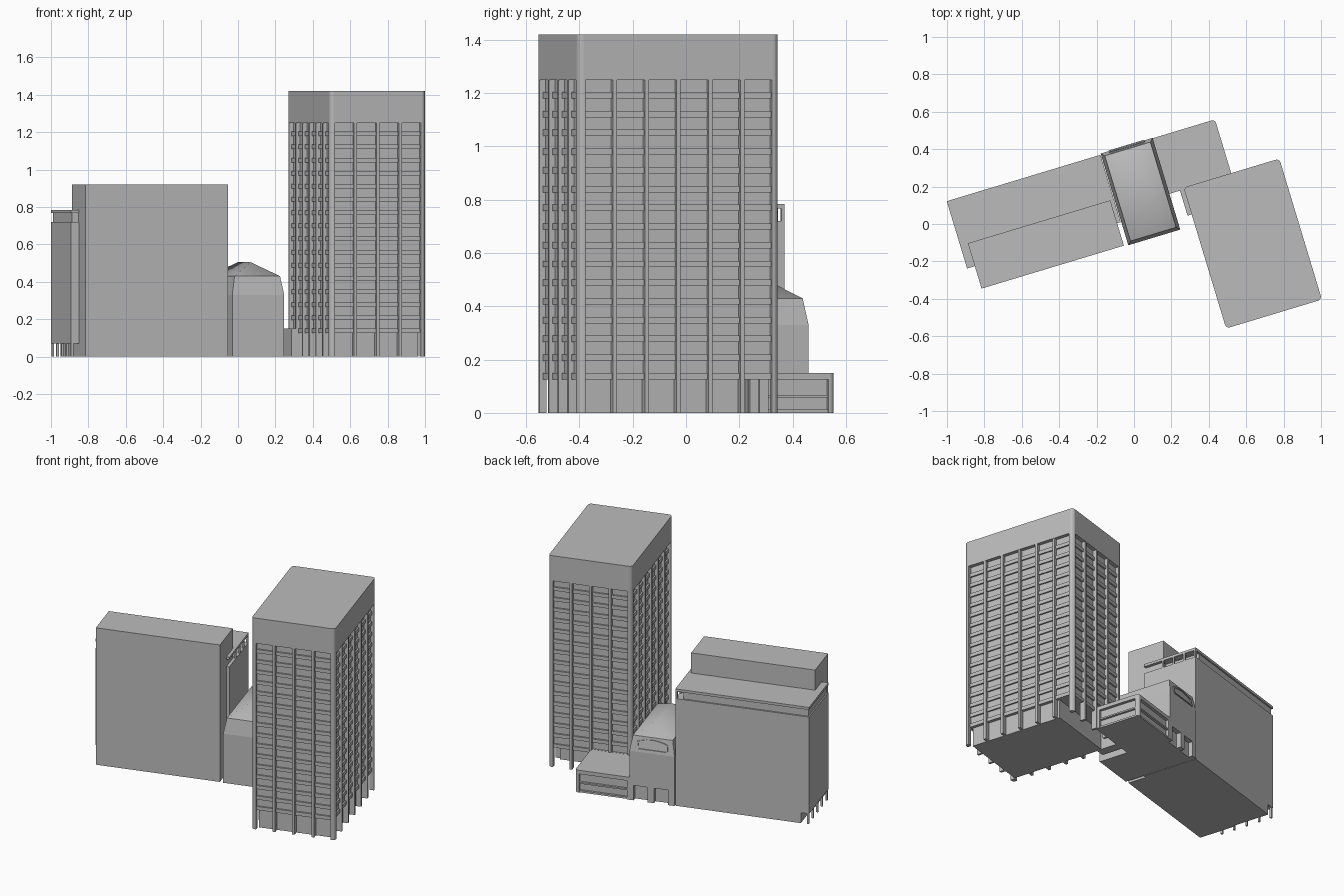
import bpy, bmesh, math
from mathutils import Matrix

if "Cube" in bpy.data.objects:
    bpy.data.objects.remove(bpy.data.objects["Cube"])

TURN = Matrix.Rotation(math.radians(16.8), 4, 'Z')   # whole complex is turned on the site
grey = bpy.data.materials.new("concrete grey")
grey.diffuse_color = (0.5, 0.5, 0.5, 1)
grey.use_nodes = True
grey.node_tree.nodes["Principled BSDF"].inputs["Base Color"].default_value = grey.diffuse_color


def finish(name, bm):
    bmesh.ops.recalc_face_normals(bm, faces=bm.faces)
    bm.transform(TURN)
    me = bpy.data.meshes.new(name)
    bm.to_mesh(me)
    bm.free()
    me.materials.append(grey)
    ob = bpy.data.objects.new(name, me)
    bpy.context.collection.objects.link(ob)
    return ob


def add_prism(bm, outline, z0, z1):
    lo = [bm.verts.new((x, y, z0)) for x, y in outline]
    hi = [bm.verts.new((x, y, z1)) for x, y in outline]
    bm.faces.new(lo[::-1])
    bm.faces.new(hi)
    n = len(lo)
    for i in range(n):
        bm.faces.new((lo[i], lo[(i + 1) % n], hi[(i + 1) % n], hi[i]))


def rect(u0, u1, v0, v1, radii=(0, 0, 0, 0)):
    """Rectangle outline; radii for the corners (--, +-, ++, -+)."""
    pts = []
    for k, (u, v, su, sv) in enumerate(((u0, v0, 1, 1), (u1, v0, -1, 1),
                                        (u1, v1, -1, -1), (u0, v1, 1, -1))):
        r = radii[k]
        if not r:
            pts.append((u, v))
            continue
        for i in range(6):
            a = math.pi + k * math.pi / 2 + i * math.pi / 10
            pts.append((u + su * r + r * math.cos(a), v + sv * r + r * math.sin(a)))
    return pts


def boxes(name, items):
    bm = bmesh.new()
    for u0, u1, v0, v1, z0, z1 in items:
        add_prism(bm, rect(u0, u1, v0, v1), z0, z1)
    return finish(name, bm)


def prism(name, outline, z0, z1):
    bm = bmesh.new()
    add_prism(bm, outline, z0, z1)
    return finish(name, bm)


# ---- Tower ----
U0, U1, V0, V1 = 0.31, 0.845, -0.677, 0.11
BASE, BAND, TOP, R = 0.125, 1.25, 1.42, 0.022


def inset(d):
    return U0 + d, U1 - d, V0 + d, V1 - d


prism("tower_crown", rect(*inset(0), (R,) * 4), BAND, TOP)
boxes("tower_window_wall", [(*inset(0.024), BASE, BAND)])
boxes("tower_ground_core", [(U0 + .035, U1 - .035, V0 + .035, -0.01, 0, BASE)])

# spandrel bands, one per floor
pitch = (BAND - BASE) / 16
boxes("tower_spandrels", [(*inset(0.014), BASE + i * pitch, BASE + i * pitch + 0.024)
                          for i in range(16)])

# fins on all four faces
fins, w, d = [], 0.008, 0.036
for k in range(1, 4):
    u = U0 + 0.0175 + 0.125 * k
    fins += [(u - w, u + w, V0 + .001, V0 + d, 0, BAND),
             (u - w, u + w, V1 - d, V1 - .001, 0, BAND)]
for k in range(1, 6):
    v = V0 + 0.0185 + 0.125 * k
    fins += [(U0 + .001, U0 + d, v - w, v + w, 0, BAND),
             (U1 - d, U1 - .001, v - w, v + w, 0, BAND)]
boxes("tower_fins", fins)

# rounded corner columns
bm = bmesh.new()
c = 0.028
for k, (u, v) in enumerate(((U0, V0), (U1 - c, V0), (U1 - c, V1 - c), (U0, V1 - c))):
    add_prism(bm, rect(u, u + c, v, v + c, [R if j == k else 0 for j in range(4)]), 0, BAND)
finish("tower_corner_columns", bm)

# ---- Low entrance wing ----
LU0, LU1, LV0, LV1 = 0.228, 0.576, 0.1, 0.41
boxes("low_wing_wall", [(LU0, LU1 - .02, LV0, LV1 - .02, 0, .13)])
prism("low_wing_roof", rect(LU0, LU1, LV0, LV1, (0, 0, .02, 0)), .125, .15)
prism("low_wing_sill", rect(LU0, LU1 - .005, LV0, LV1 - .005, (0, 0, .015, 0)), .0, .012)
prism("low_wing_rail", rect(LU0, LU1 - .005, LV0, LV1 - .005, (0, 0, .015, 0)), .058, .068)
prism("low_wing_corner", rect(LU1 - .025, LU1, LV1 - .025, LV1, (0, 0, .02, 0)), 0, .13)
boxes("low_wing_posts", [(LU0, LU0 + .015, LV1 - .03, LV1, 0, .13),
                         (LU1 - .03, LU1, LV0, LV0 + .025, 0, .13)])
boxes("link", [(.287, U0 + .04, -.04, .11, 0, .15)])

# ---- Pavilion with hipped roof ----
PU0, PU1, PV0, PV1 = -0.062, 0.228, -0.1, 0.412
boxes("pavilion_body", [(PU0, PU1, PV0, PV1 - .03, 0, .33),
                        (PU0, PU1, PV1 - .03, PV1, .1, .33)])
boxes("pavilion_piers", [(a, b, PV1 - .03, PV1, 0, .1)
                         for a, b in ((PU0, -.02), (.07, .11), (.2, PU1))])

bm = bmesh.new()
rings = [[bm.verts.new((u, v, z)) for u, v in rect(PU0 + i, PU1 - i, PV0 + i, PV1 - i)]
         for i, z in ((0, .33), (.018, .43))]
bm.faces.new(rings[0][::-1])
for i in range(4):
    j = (i + 1) % 4
    bm.faces.new((rings[0][i], rings[0][j], rings[1][j], rings[1][i]))
a, b = bm.verts.new((.082, .04, .505)), bm.verts.new((.082, .278, .505))
q = rings[1]
roof = [bm.faces.new(f) for f in ((q[0], q[1], a), (q[1], q[2], b, a),
                                  (q[2], q[3], b), (q[3], q[0], a, b))]
for f in roof:
    f.smooth = True
for e in {e for f in roof for e in f.edges if all(v in q for v in e.verts)}:
    e.smooth = False
finish("pavilion_roof", bm)

# arched frame on the sloping gable end, following its tilt
bm = bmesh.new()
arc = [(t, .395 + .02 * (1 - (t / .1) ** 2)) for t in [-.1 + .02 * i for i in range(11)]]
inner = [(t * .9, .387 + .02 * (1 - (t / .1) ** 2)) for t, z in arc]
outer = [(-.1, .345)] + arc + [(.1, .345)]
inner = [(-.09, .352)] + inner + [(.09, .352)]


def on_slope(t, z, off):
    return bm.verts.new((.083 + t, PV1 - .18 * (z - .33) + off, z))


loops = [[on_slope(t, z, o) for t, z in s]
         for s, o in ((outer, -.002), (outer, .006), (inner, .006), (inner, -.002))]
for A, B in zip(loops, loops[1:]):
    for i in range(len(A)):
        j = (i + 1) % len(A)
        bm.faces.new((A[i], A[j], B[j], B[i]))
finish("pavilion_arch_frame", bm)

# ---- Slab block ----
SU0, SU1, SV0, SV1 = -0.923, -0.065, 0.03, 0.406
boxes("tall_slab", [(-.88, -.085, -.095, .158, 0, .92)])
boxes("rear_slab", [(SU0, SU1, SV0, SV1, .07, .72)])
boxes("rear_slab_ground", [(-.87, SU1, SV0, SV1, 0, .07)])
boxes("rear_slab_posts", [(SU0 + .002, SU0 + .014, v, v + .012, 0, .07)
                          for v in (.035, .125, .215, .305, .392)])
boxes("roof_gallery_wall", [(SU0 + .008, -.115, SV0 + .008, SV1 - .01, .72, .77)])
boxes("roof_gallery_slab", [(SU0, SU1, SV0, SV1, .768, .785)])
boxes("roof_gallery_posts", [(SU1 - .012, SU1, v, v + .012, .72, .77)
                             for v in (.16, .237, .315, .394)])
